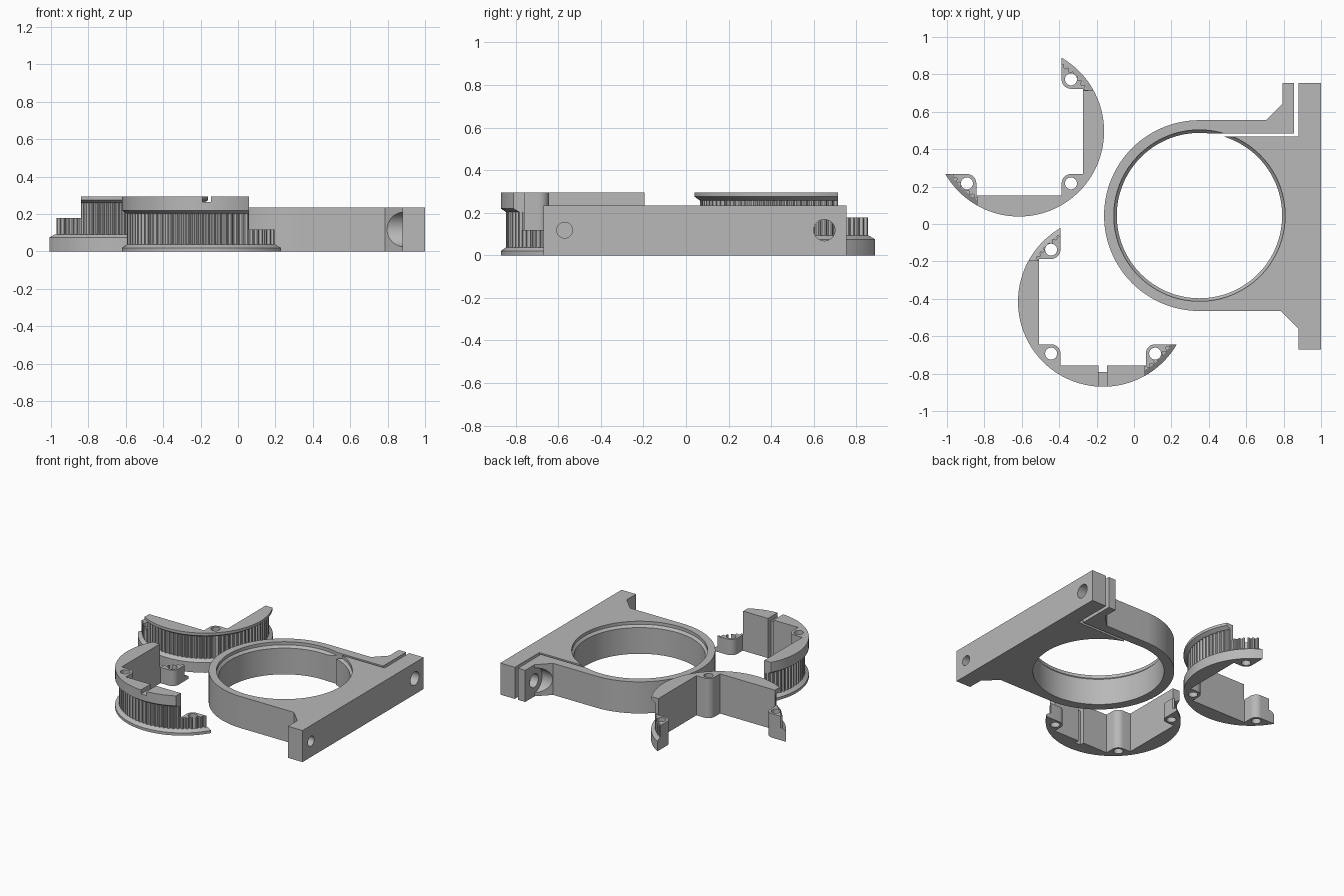
import bpy, bmesh
from math import sin, cos, pi, radians
from mathutils import Matrix

if "Cube" in bpy.data.objects:
    bpy.data.objects.remove(bpy.data.objects["Cube"])

grey = bpy.data.materials.new("plain grey")
grey.use_nodes = True
grey.diffuse_color = (0.48, 0.48, 0.48, 1)
grey.node_tree.nodes["Principled BSDF"].inputs["Base Color"].default_value = grey.diffuse_color

TEETH = 84
STEPS = TEETH * 4
R_FLANGE, R_TOOTH, R_ROOT = 0.455, 0.43, 0.416


def finish(name, bm):
    bmesh.ops.recalc_face_normals(bm, faces=bm.faces[:])
    mesh = bpy.data.meshes.new(name)
    bm.to_mesh(mesh)
    bm.free()
    mesh.materials.append(grey)
    obj = bpy.data.objects.new(name, mesh)
    bpy.context.collection.objects.link(obj)
    return obj


def prism(name, outline, z0, z1):
    bm = bmesh.new()
    face = bm.faces.new([bm.verts.new((x, y, z0)) for x, y in outline])
    top = bmesh.ops.extrude_face_region(bm, geom=[face])["geom"]
    bmesh.ops.translate(bm, vec=(0, 0, z1 - z0),
                        verts=[v for v in top if isinstance(v, bmesh.types.BMVert)])
    return finish(name, bm)


def box(x0, x1, y0, y1, z0, z1):
    return prism("cutter", [(x0, y0), (x1, y0), (x1, y1), (x0, y1)], z0, z1)


def loft(name, rings):
    """Stack closed rings given as (z, radius for each step)."""
    bm = bmesh.new()
    rows = []
    for z, radii in rings:
        rows.append([bm.verts.new((r * cos(2 * pi * i / STEPS), r * sin(2 * pi * i / STEPS), z))
                     for i, r in enumerate(radii)])
    for low, high in zip(rows, rows[1:]):
        for i in range(STEPS):
            j = (i + 1) % STEPS
            bm.faces.new((low[i], low[j], high[j], high[i]))
    bm.faces.new(rows[0])
    bm.faces.new(rows[-1])
    return finish(name, bm)


def ring(z, r):
    return z, [r] * STEPS


def rod(x0, x1, y, z, r):
    """Cylinder cutter lying along x."""
    bm = bmesh.new()
    bmesh.ops.create_cone(bm, cap_ends=True, segments=48, radius1=r, radius2=r, depth=x1 - x0,
                          matrix=Matrix.Translation(((x0 + x1) / 2, y, z)) @ Matrix.Rotation(pi / 2, 4, 'Y'))
    return finish("cutter", bm)


def post(x, y, r):
    return prism("cutter", arc(x, y, r, 0, 352.5, 47), -0.1, 0.5)


def arc(cx, cy, r, a0, a1, n):
    return [(cx + r * cos(radians(a0 + (a1 - a0) * i / n)),
             cy + r * sin(radians(a0 + (a1 - a0) * i / n))) for i in range(n + 1)]


def cut(obj, cutters):
    for c in cutters:
        mod = obj.modifiers.new("cut", 'BOOLEAN')
        mod.operation, mod.solver, mod.object = 'DIFFERENCE', 'EXACT', c
    bpy.context.view_layer.update()
    graph = bpy.context.evaluated_depsgraph_get()
    mesh = bpy.data.meshes.new_from_object(obj.evaluated_get(graph))
    obj.modifiers.clear()
    obj.data = mesh
    for c in cutters:
        bpy.data.objects.remove(c)


def pulley_half(name, side, centre, z_levels, z_end, notch):
    """Toothed half shell around a square pocket; side=-1 mirrors the plan."""
    z1, z2, z3, z4, top = z_levels
    teeth = [(R_TOOTH - 0.0005, R_TOOTH - 0.0005, R_ROOT, R_ROOT)[i % 4] for i in range(STEPS)]
    body = loft(name, [ring(0, R_FLANGE), ring(z1, R_FLANGE), ring(z2, R_TOOTH), (z2, teeth),
                       (z3, teeth), ring(z3, R_TOOTH), ring(z4, R_FLANGE), ring(top, R_FLANGE)])
    # Square pocket with rounded screw bosses in three corners
    b, w, r = 0.278, 0.342, 0.05
    pocket = [(b - r, 1)] + arc(b, b, r, 180, 270, 8) + [(w, b - r), (w, r - b)]
    pocket += arc(b, -b, r, 90, 180, 8) + [(b - r, -w), (r - b, -w)]
    pocket += arc(-b, -b, r, 0, 90, 8) + [(-1, r - b), (-1, 1)]
    cutters = [prism("cutter", [(side * x, y) for x, y in pocket], -0.1, 0.5)]
    # Screw holes
    cutters += [post(side * x, y, 0.032) for x, y in ((b, b), (b, -b), (-b, -b))]
    # Lowered ends
    xa, xb = sorted((-side, -side * 0.224))
    cutters += [box(xa, xb, -1, 1, z_end, 0.5), box(-1, 1, 0.22, 1, z_end, 0.5)]
    # Cable groove and notch
    if notch:
        cutters += [box(-0.025, 0.02, -0.375, -0.3, -0.1, 0.5),
                    box(-0.025, 0.02, -0.6, -0.3, top - 0.03, 0.5)]
    cut(body, cutters)
    body.data.transform(Matrix.Translation((*centre, 0)))
    return body


upper = pulley_half("pulley_half_thick_flange", 1, (-0.615, 0.495),
                    (0.075, 0.092, 0.258, 0.275, 0.295), 0.178, False)
lower = pulley_half("pulley_half_thin_flange", -1, (-0.165, -0.415),
                    (0.02, 0.037, 0.203, 0.22, 0.295), 0.118, True)

# Clamp bracket: ring, mounting plate and split arm
CX, CY, H = 0.35, 0.045, 0.235
outline = [(1, -0.67), (1, 0.755), (0.88, 0.755), (0.88, 0.467), (CX, 0.467), (CX, 0.485),
           (0.855, 0.485), (0.855, 0.755), (0.795, 0.755), (0.795, 0.645), (0.705, 0.555)]
outline += arc(CX, CY, 0.51, 90, 270, 90)
outline += [(0.785, -0.465), (0.88, -0.56), (0.88, -0.67)]
bracket = prism("clamp_bracket", outline, 0, H)

# Stepped bore with a sloped seat
bore = loft("cutter", [ring(-0.1, 0.442), ring(0.195, 0.442), ring(0.212, 0.458), ring(0.4, 0.458)])
bore.data.transform(Matrix.Translation((CX, CY, 0)))
# Screw holes and head clearances in the gussets
cut(bracket, [bore,
              rod(0.8, 1.1, -0.57, 0.118, 0.037), rod(0.7, 1.1, 0.65, 0.118, 0.05),
              rod(0.6, 0.8795, -0.57, 0.118, 0.093), rod(0.6, 0.7945, 0.65, 0.118, 0.093)])

bpy.ops.object.select_all(action='DESELECT')
for obj in (upper, lower, bracket):
    obj.select_set(True)
bpy.context.view_layer.objects.active = bracket
bpy.ops.object.shade_smooth_by_angle(angle=radians(25))
